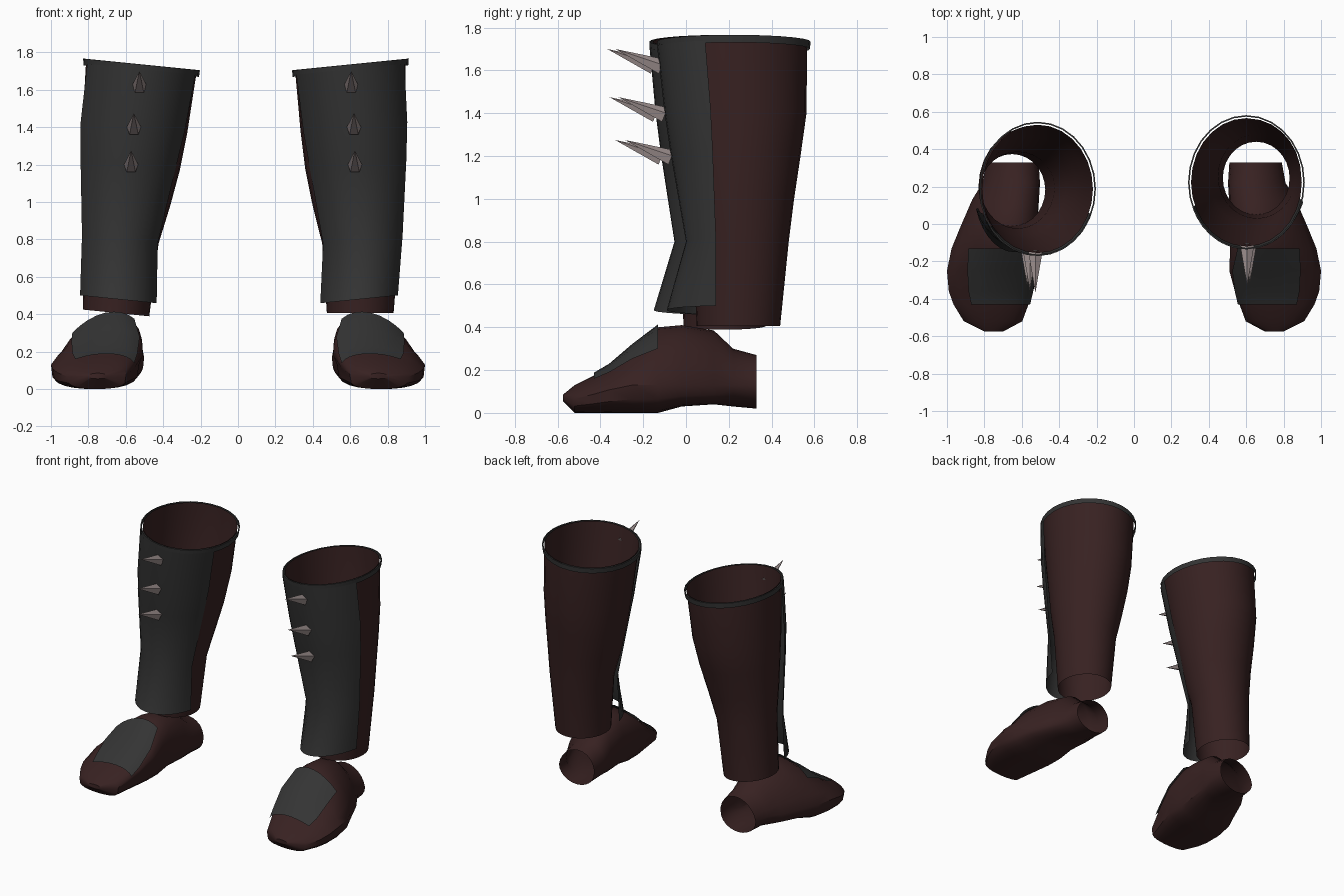
import bpy, bmesh, math
from mathutils import Vector, Matrix

if "Cube" in bpy.data.objects:
    bpy.data.objects.remove(bpy.data.objects["Cube"])


def mat(name, rgb):
    m = bpy.data.materials.new(name)
    m.diffuse_color = (*rgb, 1)
    m.use_nodes = True
    m.node_tree.nodes["Principled BSDF"].inputs["Base Color"].default_value = m.diffuse_color
    return m


LEATHER = mat("dark brown leather", (0.039, 0.0155, 0.0155))
IRON = mat("dark grey iron", (0.034, 0.034, 0.034))
SPIKE = mat("pale spike", (0.33, 0.27, 0.265))


def finish(bm, name, material, smooth=True):
    bmesh.ops.recalc_face_normals(bm, faces=bm.faces)
    me = bpy.data.meshes.new(name)
    bm.to_mesh(me)
    bm.free()
    ob = bpy.data.objects.new(name, me)
    bpy.context.collection.objects.link(ob)
    me.materials.append(material)
    if smooth:
        bpy.ops.object.select_all(action='DESELECT')
        ob.select_set(True)
        bpy.context.view_layer.objects.active = ob
        bpy.ops.object.shade_smooth_by_angle(angle=math.radians(35))


def loft(name, rows, material, closed=True, cap_end=False):
    bm = bmesh.new()
    vs = [[bm.verts.new(p) for p in r] for r in rows]
    n = len(rows[0])
    for a, b in zip(vs, vs[1:]):
        for i in range(n if closed else n - 1):
            j = (i + 1) % n
            bm.faces.new((a[i], a[j], b[j], b[i]))
    if cap_end:
        bm.faces.new(vs[-1])
    finish(bm, name, material)


def place(x, y, z, side, zref):
    """Right leg as drawn; the left is mirrored, leans inwards and has a slimmer ankle."""
    if side < 0:
        slim = max(0, 1 - abs(zref - 0.85) / 0.5)
        x -= 0.022 * slim * (x - 0.45) / 0.42
        y -= 0.04 * slim * max(0, y - 0.2) / 0.25
        return (-(x - 0.064 * (zref - 0.4)), y - 0.07 + 0.02 * zref, z)
    return (x, y, z)


def ring(row, side, grow=0.0, n=28):
    """Elliptical hoop, tilted up towards the outside of the leg."""
    z, x0, x1, y0, y1 = row
    tilt = 0.1 if side < 0 or z > 0.6 else 0
    pts = []
    for i in range(n):
        t = 2 * math.pi * i / n
        dx = ((x1 - x0) / 2 + grow) * math.cos(t)
        dy = ((y1 - y0) / 2 + grow) * math.sin(t)
        pts.append(place((x0 + x1) / 2 + dx, (y0 + y1) / 2 + dy, z + tilt * dx, side, z))
    return pts


def arc(row, side, n=14):
    """Front arc of the shin plate: y0 at the middle, ye at both edges."""
    z, x0, x1, y0, ye = row
    a = math.radians(70)
    pts = []
    for i in range(n + 1):
        t = -a + 2 * a * i / n
        dx = (x1 - x0) / 2 * math.sin(t) / math.sin(a)
        y = ye - (ye - y0) * (math.cos(t) - math.cos(a)) / (1 - math.cos(a))
        pts.append(place((x0 + x1) / 2 + dx, y, z + 0.1 * dx, side, z))
    return pts


def foot_point(row, t, side, lift=0.0):
    y, xi, xo, zb, zt = row
    w, s, c = xo - xi, math.sin(t), math.cos(t)
    zm = min(zb + (zt - zb) / 2, 0.13)
    x = (xi + xo) / 2 + c * (w / 2 + lift)
    if s >= 0:
        x -= 0.45 * max(0, w - 0.24) * s      # instep ridge leans inwards
        z = zm + (zt - zm + lift) * s
    else:
        z = zm - (zm - zb) * abs(s) ** (0.5 if y < 0.2 else 1)
    return (side * x, y, z)


# Shaft sections: z, inner x, outer x, front y, back y
SHAFT = [(.407, .475, .832, .05, .44), (.8, .45, .865, .03, .48), (1.0, .40, .88, -.01, .505),
         (1.2, .36, .89, -.04, .535), (1.4, .335, .895, -.075, .563), (1.735, .305, .897, -.12, .566)]

# Shin plate sections: z, inner x, outer x, front y, side edge y
PLATE = [(.48, .44, .855, -.09, .14), (.8, .455, .88, 0, .14), (1.2, .385, .90, -.07, .125),
         (1.4, .35, .905, -.10, .115), (1.71, .312, .89, -.135, .09)]

# Foot sections: y, inner x, outer x, bottom z, top z
FOOT = [(.33, .51, .79, .02, .27), (.22, .505, .81, .03, .30), (.13, .515, .865, .04, .385),
        (-.02, .53, .93, .03, .41), (-.13, .53, .975, 0, .40), (-.25, .53, 1.0, 0, .31),
        (-.36, .555, .99, 0, .215), (-.43, .575, .965, 0, .175), (-.52, .60, .91, 0, .13),
        (-.575, .70, .80, .055, .085)]

SPIKE_BASES = [(.605, -.115, 1.615), (.62, -.10, 1.39), (.625, -.07, 1.19)]

for leg, side in (("left", -1), ("right", 1)):
    # Open leather shaft
    loft(leg + "_boot_shaft", [ring(r, side) for r in SHAFT], LEATHER)

    # Thin iron band around the top
    box = SHAFT[-1][1:]
    loft(leg + "_top_band", [ring((z, *box), side, g) for z, g in
                             ((1.70, .013), (1.735, .016), (1.736, .008))], IRON)

    # Shin plate, flaring away from the ankle
    loft(leg + "_shin_plate", [arc(r, side) for r in PLATE], IRON, closed=False)

    # Foot, open at the heel and closed at the toe
    n = 24
    loft(leg + "_foot", [[foot_point(r, 2 * math.pi * i / n, side) for i in range(n)] for r in FOOT],
         LEATHER, cap_end=True)

    # Instep plate lying on top of the foot
    rows = []
    for k, r in enumerate(FOOT[4:8]):
        a, b = 37 + 8 * k / 3, 120 + 10 * k
        rows.append([foot_point(r, math.radians(a + (b - a) * i / 8), side, 0.014) for i in range(9)])
    loft(leg + "_instep_plate", rows, IRON, closed=False)

    # Shin spikes, pointing forward and up
    for i, b in enumerate(SPIKE_BASES):
        base = Vector(place(*b, side, b[2]))
        d = Vector((0, -.215, .085))
        bm = bmesh.new()
        bmesh.ops.create_cone(bm, cap_ends=True, segments=5, radius1=0.04, radius2=0, depth=d.length,
                              matrix=Matrix.Translation(base + d / 2) @ d.to_track_quat('Z', 'Y').to_matrix().to_4x4())
        finish(bm, f"{leg}_spike_{i + 1}", SPIKE, smooth=False)
